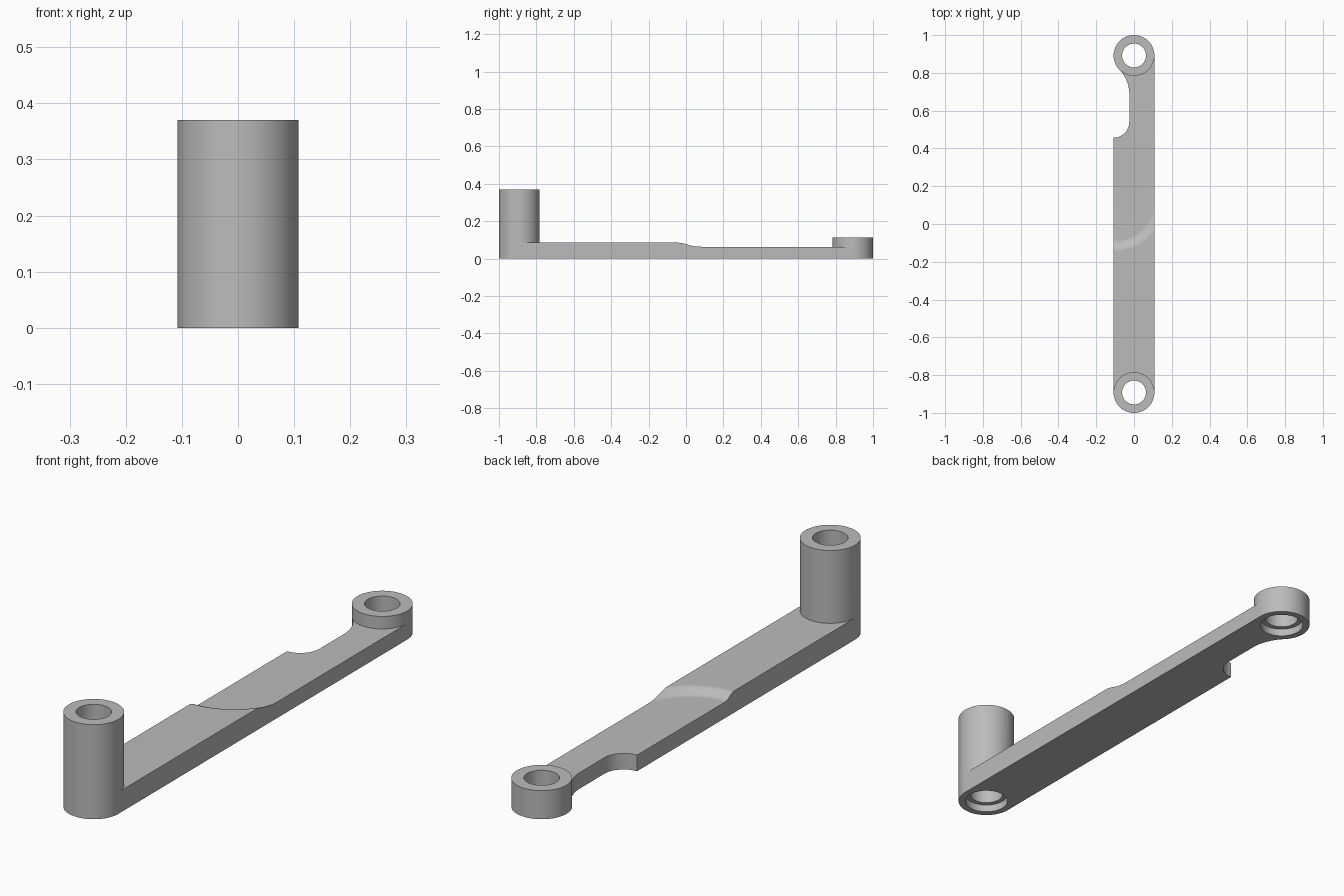
import bpy, bmesh
from math import cos, sin, pi, sqrt, atan2

default = bpy.data.objects.get("Cube")
if default:
    bpy.data.objects.remove(default, do_unlink=True)

END_Y = 0.892       # distance of each boss from the centre
BOSS_R = 0.108
HALF_W = 0.1078
THICK, THIN = 0.085, 0.063
BORE_R, RECESS_R, RECESS_D = 0.063, 0.082, 0.03

grey = bpy.data.materials.new("plain grey")
grey.use_nodes = True
colour = (0.5, 0.5, 0.5, 1)
grey.diffuse_color = colour
grey.node_tree.nodes["Principled BSDF"].inputs["Base Color"].default_value = colour


def loft(name, rings):
    """Closed solid through a list of matching rings."""
    bm = bmesh.new()
    loops = [[bm.verts.new(p) for p in ring] for ring in rings]
    n = len(loops[0])
    for a, b in zip(loops, loops[1:]):
        for i in range(n):
            j = (i + 1) % n
            bm.faces.new((a[i], a[j], b[j], b[i]))
    bm.faces.new(loops[0])
    bm.faces.new(loops[-1])
    bmesh.ops.recalc_face_normals(bm, faces=bm.faces[:])
    mesh = bpy.data.meshes.new(name)
    bm.to_mesh(mesh)
    bm.free()
    mesh.materials.append(grey)
    obj = bpy.data.objects.new(name, mesh)
    bpy.context.collection.objects.link(obj)
    return obj


def prism(name, outline, z0, z1):
    return loft(name, [[(x, y, z) for x, y in outline] for z in (z0, z1)])


def arc(cx, cy, r, a0, a1, n):
    return [(cx + r * cos(a0 + (a1 - a0) * i / n),
             cy + r * sin(a0 + (a1 - a0) * i / n)) for i in range(n + 1)]


def cylinder(name, y, r, z0, z1):
    return prism(name, arc(0, y, r, 0, 2 * pi, 96)[:-1], z0, z1)


def combine(target, tool, operation):
    tool.hide_render = True
    mod = target.modifiers.new(operation.lower(), 'BOOLEAN')
    mod.operation, mod.object, mod.solver = operation, tool, 'EXACT'
    bpy.context.view_layer.objects.active = target
    bpy.ops.object.modifier_apply(modifier=mod.name)
    bpy.data.objects.remove(tool, do_unlink=True)


# Arm: side profiles lofted across the width, with a curved step on top
STEPS, COLUMNS = 10, 32
STEP_Y, R_IN, R_OUT = 0.13, 0.218, 0.275
rings = []
for c in range(COLUMNS + 1):
    x = -HALF_W + 2 * HALF_W * c / COLUMNS
    ring = [(x, -END_Y, 0), (x, -END_Y, THICK)]
    for k in range(STEPS + 1):
        t = k / STEPS
        r = R_OUT + (R_IN - R_OUT) * t
        y = STEP_Y - sqrt(r * r - (x + HALF_W) ** 2)
        ring.append((x, y, THIN + (THICK - THIN) * (1 + cos(pi * t)) / 2))
    ring += [(x, END_Y, THIN), (x, END_Y, 0)]
    rings.append(ring)
arm = loft("lever_arm", rings)

# Side notch, its upper curve running tangent into the rear boss
NECK_X, LOW_Y, HIGH_Y, BIG_R = -0.025, 0.54, 0.69, 0.179
centre_x = NECK_X - BIG_R
outline = [(-0.25, LOW_Y - 0.083)]
outline += arc(NECK_X - 0.083, LOW_Y, 0.083, -pi / 2, 0, 16)
outline += arc(centre_x, HIGH_Y, BIG_R, 0, atan2(END_Y - HIGH_Y, -centre_x), 16)
outline += [(-0.075, 0.9), (-0.25, 0.9)]
combine(arm, prism("notch_cutter", outline, -0.1, 0.3), 'DIFFERENCE')

# Bosses with through bores and shallow recesses underneath
for side, height in ((-1, 0.37), (1, 0.112)):
    y = side * END_Y
    combine(arm, cylinder("boss", y, BOSS_R, 0, height), 'UNION')
    combine(arm, cylinder("bore_cutter", y, BORE_R, -0.1, 0.5), 'DIFFERENCE')
    combine(arm, cylinder("recess_cutter", y, RECESS_R, -0.1, RECESS_D), 'DIFFERENCE')

# Smooth round walls, crisp edges
bpy.ops.object.select_all(action='DESELECT')
arm.select_set(True)
bpy.context.view_layer.objects.active = arm
bpy.ops.object.shade_smooth_by_angle(angle=pi / 6)
weighted = arm.modifiers.new("flat_face_normals", 'WEIGHTED_NORMAL')
weighted.keep_sharp = True
